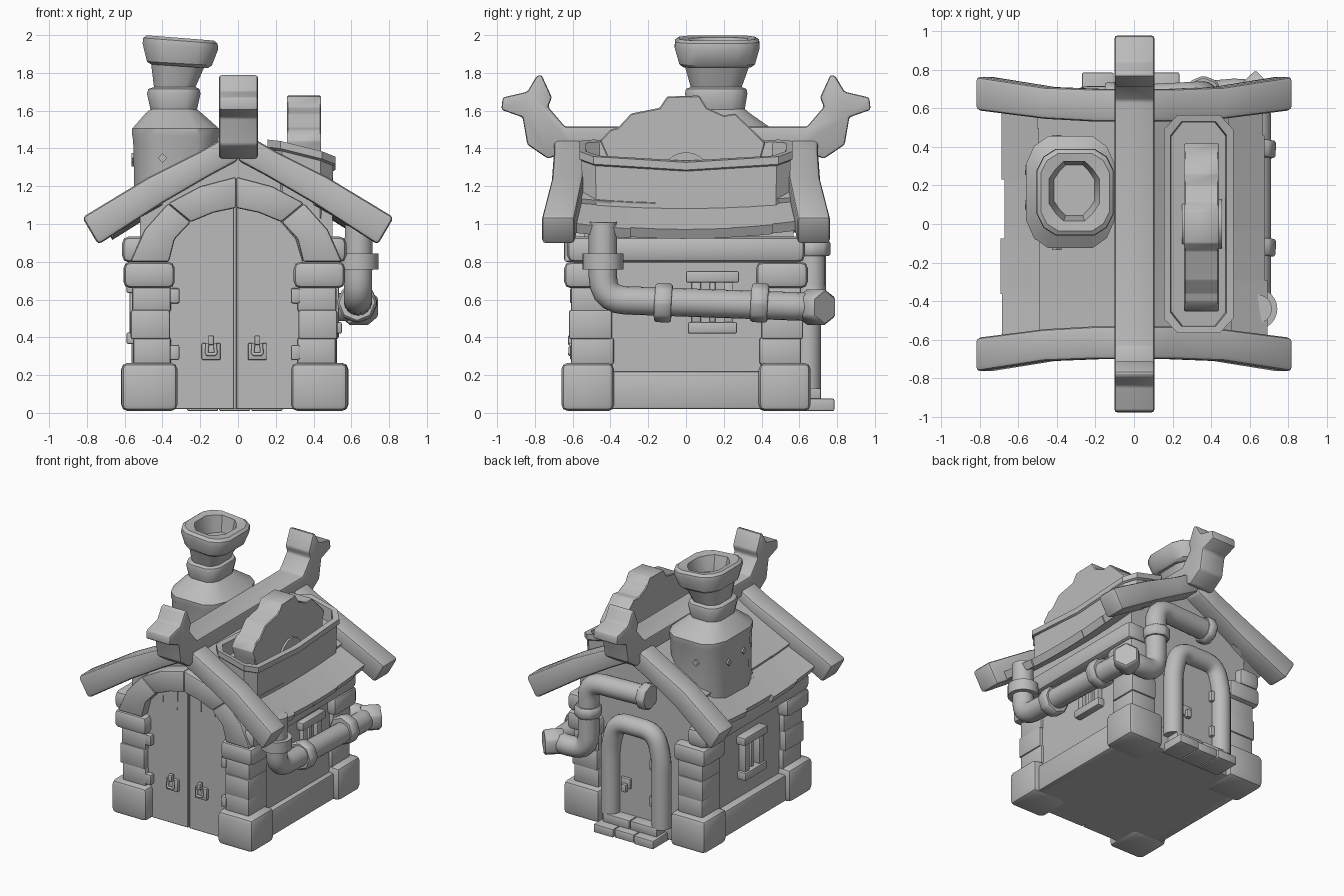
import bpy, bmesh, math, random
from mathutils import Vector

if "Cube" in bpy.data.objects:
    bpy.data.objects.remove(bpy.data.objects["Cube"])
random.seed(4)

grey = bpy.data.materials.new("stone_grey")
grey.diffuse_color = (0.5, 0.5, 0.5, 1)
grey.use_nodes = True
grey.node_tree.nodes["Principled BSDF"].inputs["Base Color"].default_value = grey.diffuse_color


def finish(name, bm, bevel=0.0, seg=2):
    bmesh.ops.recalc_face_normals(bm, faces=bm.faces)
    if bevel:
        edges = [e for e in bm.edges if len(e.link_faces) == 2 and e.calc_face_angle(0) > 0.5]
        bmesh.ops.bevel(bm, geom=edges, offset=bevel, segments=seg, affect='EDGES',
                        profile=0.5, clamp_overlap=True)
    me = bpy.data.meshes.new(name)
    bm.to_mesh(me)
    bm.free()
    me.materials.append(grey)
    ob = bpy.data.objects.new(name, me)
    bpy.context.collection.objects.link(ob)
    return ob


def loft(name, sections, bevel=0.0, seg=2):
    """Skin closed cross-sections and cap both ends."""
    bm = bmesh.new()
    rings = [[bm.verts.new(p) for p in s] for s in sections]
    n = len(rings[0])
    for a, b in zip(rings, rings[1:]):
        for i in range(n):
            bm.faces.new((a[i], a[(i + 1) % n], b[(i + 1) % n], b[i]))
    bm.faces.new(rings[0])
    bm.faces.new(rings[-1])
    return finish(name, bm, bevel, seg)


def prism(name, pts, axis, a, b, bevel=0.0, seg=2):
    """Extrude a 2D outline along x (y,z points) or y (x,z points)."""
    place = (lambda p, d: (d, p[0], p[1])) if axis == 'x' else (lambda p, d: (p[0], d, p[1]))
    return loft(name, [[place(p, d) for p in pts] for d in (a, b)], bevel, seg)


def box(name, x0, x1, y0, y1, z0, z1, bevel=0.015):
    return prism(name, [(x0, z0), (x1, z0), (x1, z1), (x0, z1)], 'y', y0, y1, bevel)


def rod(name, p, q, r, n=24, bevel=0.012):
    p, q = Vector(p), Vector(q)
    bm = bmesh.new()
    bmesh.ops.create_cone(bm, cap_ends=True, segments=n, radius1=r, radius2=r, depth=(q - p).length)
    rot = (q - p).to_track_quat('Z', 'Y')
    for v in bm.verts:
        v.co = rot @ v.co + (p + q) / 2
    return finish(name, bm, bevel, 1) if n < 12 else finish(name, bm)


def tube(name, path, r, bend=0.12):
    """Round pipe with rounded elbows."""
    path = [Vector(p) for p in path]
    pts = [path[0]]
    for a, b, c in zip(path, path[1:], path[2:]):
        s = b + (a - b).normalized() * bend
        e = b + (c - b).normalized() * bend
        for i in range(6):
            t = i / 5
            pts.append(s * (1 - t) ** 2 + b * 2 * t * (1 - t) + e * t * t)
    pts.append(path[-1])
    cu = bpy.data.curves.new(name, 'CURVE')
    cu.dimensions = '3D'
    cu.bevel_depth, cu.bevel_resolution, cu.use_fill_caps = r, 7, True
    sp = cu.splines.new('POLY')
    sp.points.add(len(pts) - 1)
    for q, p in zip(sp.points, pts):
        q.co = (*p, 1)
    cu.materials.append(grey)
    ob = bpy.data.objects.new(name, cu)
    bpy.context.collection.objects.link(ob)
    bpy.ops.object.select_all(action='DESELECT')
    ob.select_set(True)
    bpy.context.view_layer.objects.active = ob
    bpy.ops.object.convert(target='MESH')


# Walls with gables, plinths and eave beams
prism("walls", [(-.52, .02), (.5, .02), (.5, 1.08), (0, 1.37), (-.52, 1.07)], 'y', -.54, .57)
for s, n in ((-1, "left"), (1, "right")):
    c = -.02
    xs = sorted((c + s * .45, c + s * .56))
    box(n + "_plinth", *xs, -.5, .5, .02, .22)
    xs = sorted((c + s * .42, c + s * .595))
    box(n + "_eave_beam", *xs, -.63, .63, .795, .935, .04)
box("back_plinth", -.5, .5, .5, .61, .02, .2)

# Corner pillars of stacked stones: (z0, z1, outer and inner offsets)
stones = [(.01, .265, .60, .30, .66, .38), (.255, .4, .54, .335, .61, .385),
          (.39, .545, .55, .34, .62, .395), (.535, .67, .545, .335, .61, .39),
          (.66, .8, .59, .315, .645, .375)]
for sx in (-1, 1):
    for sy in (-1, 1):
        for i, (z0, z1, xo, xi, yo, yi) in enumerate(stones):
            j = random.uniform(-.006, .006)
            xs = sorted((sx * (xo + j) - .02, sx * xi - .02))
            ys = sorted((sy * yo, sy * (yi + j)))
            box("pillar_stone", *xs, *ys, z0, z1, .035 if i in (0, 4) else .013)

# Front arch in four stones
outer = [(.56, .8), (.485, .97), (.36, 1.11), (.19, 1.2), (0, 1.25)]
inner = [(.355, .8), (.325, .92), (.24, 1.01), (.12, 1.06), (0, 1.085)]
for s in (-1, 1):
    for i, j in ((0, 2), (2, 4)):
        pts = outer[i:j + 1] + inner[i:j + 1][::-1]
        prism("arch_stone", [(s * x - .01, z) for x, z in pts], 'y', -.645, -.5, .013)

# Double front door with plates, rings and hinges
leaf = [(.005, .02), (.34, .02), (.36, .8), (.325, .92), (.24, 1.02), (.12, 1.07), (.005, 1.09)]
for s in (-1, 1):
    prism("front_door_leaf", [(s * x - .015, z) for x, z in leaf], 'y', -.575, -.53, .004, 1)
    h = -.02 + s * .122
    box("handle_plate", h - .05, h + .05, -.6, -.57, .28, .37, .008)
    box("handle_knob", h - .015, h + .015, -.625, -.59, .36, .41, .006)
    tube("handle_ring", [(h - .02, -.61, .37), (h - .025, -.615, .31), (h + .025, -.615, .31),
                         (h + .02, -.61, .37)], .009, .012)
    for z in (.32, .62):
        box("hinge", -.015 + s * .32 - .025, -.015 + s * .32 + .025, -.615, -.56, z - .04, z + .04, .01)
    for x, d in ((.1, .13), (.22, .1)):  # split board tips
        prism("door_crack", [(s * x - .02, 1.05), (s * x - .005, 1.05), (s * x - .01, 1.03 - d)],
              'y', -.579, -.57)

# Back door with rounded surround, handle, hinges and steps
bx = -.03
prism("back_door", [(bx + x, z) for x, z in ((-.21, .1), (.21, .1), (.21, .68), (.12, .85), (-.12, .85),
                                             (-.21, .68))], 'y', .54, .63)
tube("back_door_surround", [(bx - .215, .645, .13), (bx - .215, .645, .65), (bx - .16, .645, .835),
                            (bx + .16, .645, .835), (bx + .215, .645, .65), (bx + .215, .645, .13)], .07, .09)
box("back_handle_plate", bx + .05, bx + .13, .62, .65, .34, .42, .008)
box("back_handle_ring", bx + .07, bx + .11, .64, .675, .32, .38, .008)
for z in (.3, .58):
    box("back_hinge", bx - .18, bx - .12, .62, .66, z - .04, z + .04, .008)
for i, x in enumerate((-.27, -.1, .07)):
    box("lower_step", x, x + .165, .58, .785 - .01 * (i % 2), .01, .075, .008)
for x in (-.25, -.02):
    box("upper_step", x, x + .225, .56, .715, .07, .14, .008)

# Side windows: frame and bars
for s, yc, dz in ((-1, -.01, -.055), (1, .14, 0)):
    w = -.02 + s * .52
    for y0, y1, z0, z1, d in ((-.14, .14, .69, .75, .05), (-.13, .13, .42, .48, .05),
                              (-.11, -.06, .47, .7, .035), (.06, .11, .47, .7, .035),
                              (-.015, .015, .47, .7, .02)):
        xs = sorted((w - s * .03, w + s * d))
        box("window_bar", *xs, yc + y0, yc + y1, z0 + dz, z1 + dz, .008)


# Sagging roof boards
def roof_z(x, y):
    return 1.405 - .55 * abs(x) - .035 * (1 - (y / .6) ** 2) * abs(x) / .6


for s in (-1, 1):
    for x0, x1, lift in ((.4, .68, -.02), (0, .5, .01)):
        y = -.6
        while y < .59:
            y2 = min(.6, y + random.uniform(.2, .32))
            if .6 - y2 < .1:
                y2 = .6
            e = x1 + random.uniform(-.012, .015)
            secs = []
            for yy in (y, (y + y2) / 2, y2):
                za, zb = roof_z(x0, yy) + lift, roof_z(e, yy) + lift
                secs.append([(s * x0, yy, za), (s * e, yy, zb), (s * (e - .025), yy, zb - .05),
                             (s * x0, yy, za - .06)])
            loft("roof_board", secs)
            y = y2

# Bowed gable boards, front and back
for sy in (-1, 1):
    for s in (-1, 1):
        secs = []
        for xt, zt, xb, zb, yi, yo in ((0, 1.5, 0, 1.335, .53, .7), (.2, 1.385, .15, 1.255, .53, .7),
                                       (.47, 1.25, .4, 1.11, .545, .71), (.825, 1.035, .74, .89, .59, .765)):
            secs.append([(s * xt, sy * yi, zt), (s * xt, sy * yo, zt), (s * xb, sy * yo, zb),
                         (s * xb, sy * yi, zb)])
        loft("gable_board", secs, .022)

# Ridge beam with carved beast heads at both ends
head = [(.64, 1.515), (.73, 1.62), (.71, 1.67), (.765, 1.79), (.79, 1.785), (.84, 1.70), (.97, 1.67),
        (.978, 1.605), (.865, 1.565), (.84, 1.42), (.73, 1.345), (.6, 1.40)]
prism("ridge_beam", head + [(-y, z) for y, z in head[::-1]], 'x', -.1, .105, .016)


# Chimney: rounded rectangular sections stacked upward, then down into the flue
def ring(cx, cy, rx, ry, z, k=.5, d=.82, tilt=0.0):
    pts = [(1, -k), (1, k), (d, d), (k, 1), (-k, 1), (-d, d), (-1, k), (-1, -k),
           (-d, -d), (-k, -1), (k, -1), (d, -d)]
    return [(cx + rx * a, cy + ry * b, z - tilt * a) for a, b in pts]


loft("chimney_base", [ring(-.33, .165, .215, .28, 1.02), ring(-.33, .165, .225, .28, 1.44),
                      ring(-.33, .165, .23, .29, 1.47), ring(-.33, .165, .23, .29, 1.505),
                      ring(-.34, .16, .15, .18, 1.585), ring(-.34, .16, .12, .15, 1.61)])
loft("chimney_collar", [ring(-.34, .16, .11, .14, 1.57), ring(-.34, .16, .122, .15, 1.60),
                        ring(-.34, .16, .142, .165, 1.69), ring(-.34, .16, .135, .16, 1.715),
                        ring(-.335, .16, .11, .135, 1.725), ring(-.315, .165, .145, .175, 1.85)])
flue = dict(k=.42, d=.74)
loft("chimney_cap", [ring(-.31, .165, .15, .18, 1.835, tilt=.01), ring(-.31, .165, .172, .2, 1.85, tilt=.01),
                     ring(-.305, .165, .2, .225, 1.94, tilt=.015), ring(-.305, .165, .197, .222, 1.97, tilt=.015),
                     ring(-.305, .165, .178, .2, 1.985, tilt=.014),
                     ring(-.31, .17, .13, .155, 1.978, tilt=.01, **flue),
                     ring(-.31, .175, .112, .138, 1.9, **flue), ring(-.31, .175, .105, .13, 1.86, **flue)])
for p, q in (((-.4, -.135, 1.35), (-.4, -.1, 1.35)), ((-.565, .1, 1.35), (-.53, .1, 1.35)),
             ((-.565, .28, 1.33), (-.53, .28, 1.33)), ((-.4, .46, 1.35), (-.4, .43, 1.35))):
    rod("chimney_stud", p, q, .025, 4, 0)


# Open wheel housing on the right roof slope
def tray(m, drop, floor=None):
    pts = []
    for x, y in ((.515, 0), (.515, .49), (.445, .565), (.225, .565), (.155, .49), (.155, 0),
                 (.155, -.49), (.225, -.565), (.445, -.565), (.515, -.49)):
        x = .335 + (x - .335) * (1 - m / .18)
        y = y * (1 - m / .565)
        z = 1.45 - .25 * (x - .18) - .04 * (1 - (y / .56) ** 2) - drop
        pts.append((x, y, floor if floor else z))
    return pts


loft("wheel_housing", [tray(.018, 0, 1.03), tray(.012, .05), tray(0, .04), tray(0, 0), tray(.035, 0),
                       tray(.04, .1)])

# Toothed wheel and hub
rim = [(-.40, 1.2), (-.42, 1.36), (-.455, 1.44), (-.4, 1.5), (-.36, 1.51), (-.29, 1.585), (-.14, 1.615),
       (-.1, 1.675), (.07, 1.68), (.11, 1.615), (.2, 1.575), (.26, 1.585), (.36, 1.49), (.42, 1.43),
       (.4, 1.36), (.40, 1.2)]
prism("toothed_wheel", rim, 'x', .26, .44, .006, 1)
rod("wheel_hub", (.25, 0, 1.25), (.455, 0, 1.25), .13, 24)

# Drain pipe: down the right side, round the corner and up the back wall
tube("drain_pipe", [(.64, -.44, 1.01), (.635, -.44, .6), (.635, .69, .56), (.36, .665, .56),
                    (.36, .665, 1.09), (-.12, .64, 1.09)], .075)
rod("pipe_flange", (.635, -.44, .76), (.635, -.44, .845), .108)
for y in (-.165, .345):
    rod("pipe_flange", (.63, y, .585), (.633, y + .09, .58), .108, 8, .012)
rod("corner_nut", (.59, .64, .56), (.69, .735, .56), .1, 6, .012)
rod("pipe_flange", (.36, .67, .83), (.36, .67, .91), .1, 8)
rod("pipe_flange", (-.15, .64, 1.09), (-.08, .64, 1.09), .1, 8)

# Smooth shading with crisp edges
bpy.ops.object.select_all(action='DESELECT')
for ob in bpy.data.objects:
    if ob.type == 'MESH':
        ob.select_set(True)
        bpy.context.view_layer.objects.active = ob
bpy.ops.object.shade_smooth_by_angle(angle=math.radians(35))
